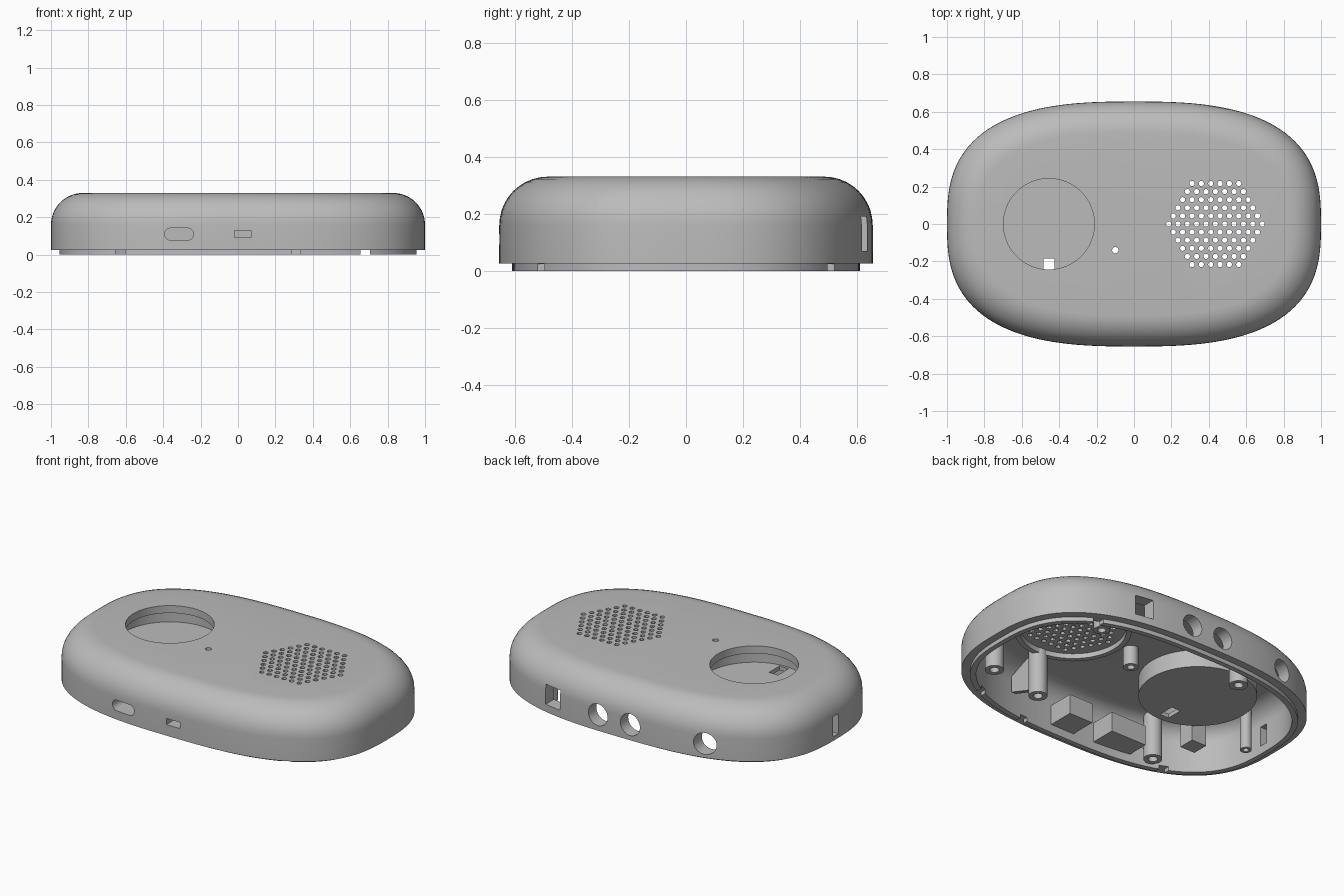
import bpy, bmesh
from math import sin, cos, pi, radians

cube = bpy.data.objects.get("Cube")
if cube:
    bpy.data.objects.remove(cube, do_unlink=True)

grey = bpy.data.materials.new("matte_grey")
grey.use_nodes = True
grey.diffuse_color = (0.5, 0.5, 0.5, 1)
grey.node_tree.nodes["Principled BSDF"].inputs["Base Color"].default_value = (0.5, 0.5, 0.5, 1)


def finish(name, bm):
    bmesh.ops.remove_doubles(bm, verts=bm.verts, dist=1e-5)
    bmesh.ops.recalc_face_normals(bm, faces=bm.faces)
    mesh = bpy.data.meshes.new(name)
    bm.to_mesh(mesh)
    bm.free()
    mesh.materials.append(grey)
    obj = bpy.data.objects.new(name, mesh)
    bpy.context.collection.objects.link(obj)
    return obj


def activate(obj):
    bpy.ops.object.select_all(action='DESELECT')
    obj.select_set(True)
    bpy.context.view_layer.objects.active = obj


def bridge(bm, a, b):
    n = len(a)
    for i in range(n):
        j = (i + 1) % n
        bm.faces.new((a[i], a[j], b[j], b[i]))


def prism(bm, pts, axis, lo, hi):
    """Extrude a flat outline along one axis."""
    place = {'x': lambda u, v, w: (w, u, v),
             'y': lambda u, v, w: (u, w, v),
             'z': lambda u, v, w: (u, v, w)}[axis]
    ends = [[bm.verts.new(place(u, v, w)) for u, v in pts] for w in (lo, hi)]
    bridge(bm, *ends)
    for end in ends:
        bm.faces.new(end)


def rect(u, v, w, h):
    return [(u + a * w / 2, v + b * h / 2) for a, b in ((-1, -1), (1, -1), (1, 1), (-1, 1))]


def circle(u, v, r, n=32):
    return [(u + r * cos(2 * pi * i / n), v + r * sin(2 * pi * i / n)) for i in range(n)]


def pill(u, v, w, h):
    off = (w - h) / 2
    right = [(u + off + h / 2 * cos(a), v + h / 2 * sin(a))
             for a in [-pi / 2 + pi * i / 10 for i in range(11)]]
    return right + [(2 * u - x, 2 * v - z) for x, z in right]


def lathe(name, x, y, profile, n=48):
    """Revolve a closed (radius, height) profile about a vertical axis."""
    bm = bmesh.new()
    rings = [[bm.verts.new((x + r * cos(2 * pi * i / n), y + r * sin(2 * pi * i / n), z))
              for i in range(n)] for r, z in profile]
    for a, b in zip(rings, rings[1:]):
        bridge(bm, a, b)
    for ring, (r, z) in ((rings[0], profile[0]), (rings[-1], profile[-1])):
        if profile[0] != profile[-1]:
            bm.faces.new(ring)
    return finish(name, bm)


def cut(obj, bm):
    cutter = finish("cutter", bm)
    cutter.hide_render = True
    activate(obj)
    mod = obj.modifiers.new("cut", 'BOOLEAN')
    mod.operation, mod.solver, mod.object = 'DIFFERENCE', 'EXACT', cutter
    bpy.ops.object.modifier_apply(modifier=mod.name)
    bpy.data.objects.remove(cutter, do_unlink=True)


# Housing: rounded outline swept through the outer wall, lip and inner wall
def outline(inset, n=160):
    pts = []
    for i in range(n):
        c, s = cos(2 * pi * i / n), sin(2 * pi * i / n)
        e = 2 / 2.75
        pts.append(((1 - inset) * abs(c) ** e * (1 if c > 0 else -1),
                    (0.655 - inset) * abs(s) ** e * (1 if s > 0 else -1)))
    return pts


steps = [i * pi / 20 for i in range(11)]
outer = [(0.17 - 0.17 * sin(a), 0.16 + 0.17 * cos(a)) for a in steps]
inner = [(0.19 - 0.115 * cos(a), 0.17 + 0.115 * sin(a)) for a in steps]
profile = outer + [(0, 0.025), (0.045, 0.025), (0.045, 0), (0.075, 0)] + inner
bm = bmesh.new()
rings = [[bm.verts.new((x, y, z)) for x, y in outline(d)] for d, z in profile]
for a, b in zip(rings, rings[1:]):
    bridge(bm, a, b)
bm.faces.new(rings[0])
bm.faces.new(rings[-1])
housing = finish("housing", bm)

# Top openings: dial, microphone and hexagonal speaker grille
bm = bmesh.new()
prism(bm, circle(-0.455, 0, 0.243, 80), 'z', 0.2, 0.5)
prism(bm, circle(-0.1, -0.14, 0.017, 16), 'z', 0.2, 0.5)
for row in range(-5, 6):
    count = 11 - abs(row)
    for k in range(count):
        prism(bm, circle(0.435 + 0.05 * (k - (count - 1) / 2), 0.0433 * row, 0.014, 12), 'z', 0.2, 0.5)
cut(housing, bm)


# Side openings and lip notches
def front_ports(bm):
    prism(bm, pill(-0.315, 0.11, 0.155, 0.064), 'y', -0.8, -0.47)
    prism(bm, rect(0.025, 0.11, 0.09, 0.037), 'y', -0.8, -0.47)


bm = bmesh.new()
front_ports(bm)
prism(bm, rect(0.45, 0.13, 0.11, 0.12), 'y', 0.45, 0.8)
for x, z in ((0.13, 0.12), (-0.085, 0.118), (-0.55, 0.11)):
    prism(bm, circle(x, z, 0.065), 'y', 0.4, 0.8)
prism(bm, rect(0, 0.11, 0.05, 0.12), 'x', -1.2, -0.85)
for x in (-0.63, 0.31, 0.68):
    prism(bm, rect(x, 0, 0.05, 0.048), 'y', -0.8, -0.35)
prism(bm, rect(0.68, 0, 0.05, 0.048), 'y', 0.35, 0.8)
cut(housing, bm)

# Dial well hanging below the top, with a cable notch in its floor
well = lathe("dial_well", -0.455, 0,
             [(0, 0.18), (0.325, 0.18), (0.325, 0.29), (0.3, 0.29), (0.3, 0.205), (0, 0.205)], 80)
bm = bmesh.new()
prism(bm, rect(-0.455, -0.235, 0.06, 0.1), 'z', 0.1, 0.25)
cut(well, bm)
parts = [housing, well]

# Speaker ring
parts.append(lathe("speaker_ring", 0.435, 0,
                   [(0.29, 0.255), (0.32, 0.255), (0.32, 0.29), (0.29, 0.29), (0.29, 0.255)], 64))

# Hollow screw posts: x, y, radius, lower end
posts = ((0.77, -0.27, 0.052, 0.01), (0.405, -0.335, 0.052, 0.01), (-0.52, -0.46, 0.052, 0.01),
         (-0.36, 0.46, 0.052, 0.01), (0.6, 0.44, 0.045, 0.01),
         (-0.857, -0.07, 0.032, 0.02), (0.04, 0.02, 0.042, 0.17))
for i, (x, y, r, low) in enumerate(posts):
    parts.append(lathe(f"screw_post_{i + 1}", x, y,
                       [(0, 0.29), (r, 0.29), (r, low), (r / 2, low), (r / 2, low + 0.09), (0, low + 0.09)], 24))

# Ribs tying two posts to the front wall
for side, x, back in (("left", 0.405, -0.37), ("right", -0.52, -0.49)):
    bm = bmesh.new()
    prism(bm, [(back, 0.06), (-0.54, 0.12), (-0.54, 0.22), (back, 0.29)], 'x', x - 0.015, x + 0.015)
    parts.append(finish(f"post_rib_{side}", bm))

# Port sleeves behind the front openings
for name, x, w in (("large_port_sleeve", -0.315, 0.24), ("small_port_sleeve", 0.025, 0.16)):
    bm = bmesh.new()
    prism(bm, rect(x, 0.11, w, 0.12), 'y', -0.6, -0.42)
    sleeve = finish(name, bm)
    bm = bmesh.new()
    front_ports(bm)
    cut(sleeve, bm)
    parts.append(sleeve)

# Bracket block beside the well
bm = bmesh.new()
prism(bm, rect(-0.7, -0.33, 0.1, 0.1), 'z', 0.1, 0.29)
parts.append(finish("bracket_block", bm))

for obj in parts:
    activate(obj)
    bpy.ops.object.shade_smooth_by_angle(angle=radians(30))
